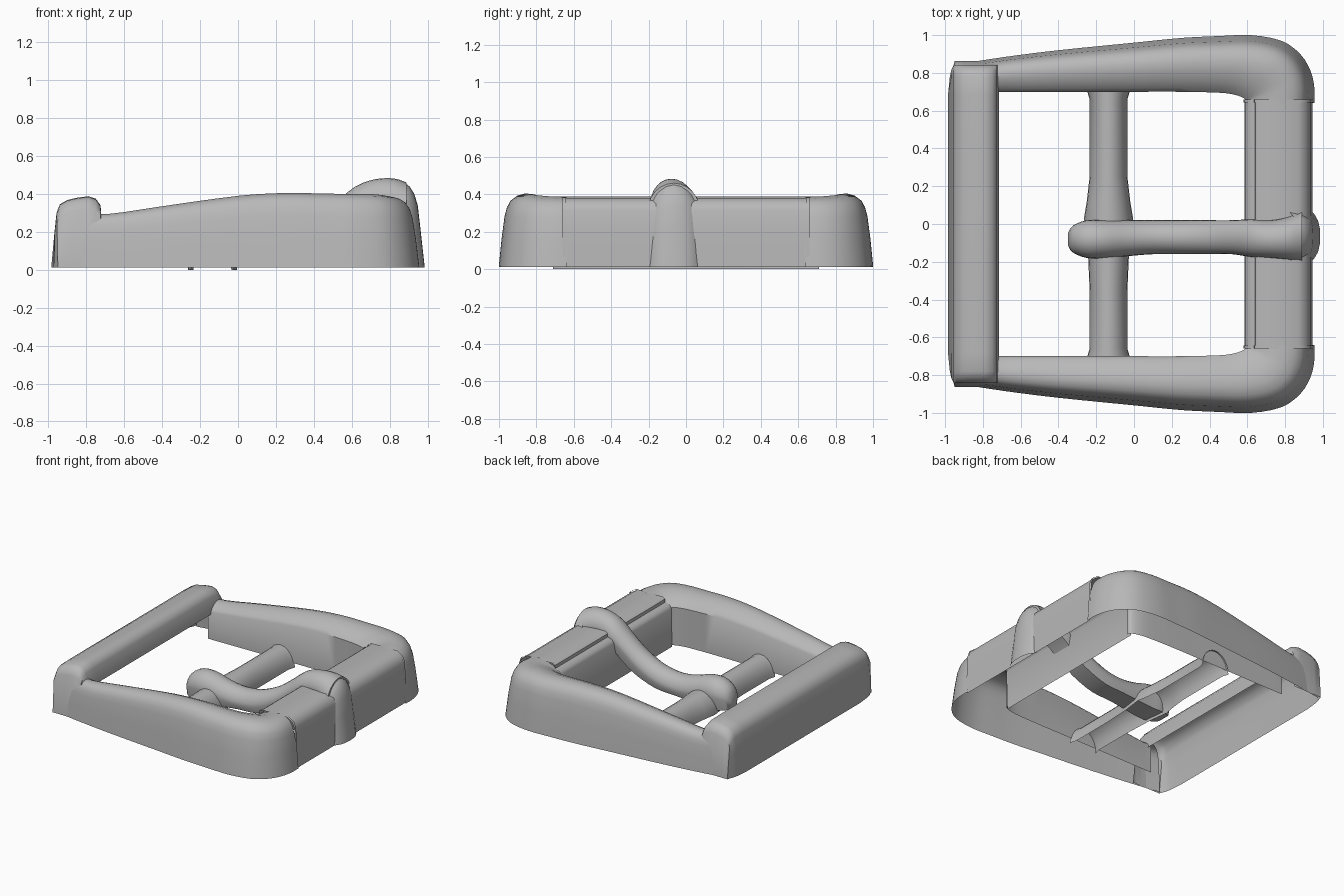
import bpy, bmesh, math

cube = bpy.data.objects.get("Cube")
if cube:
    bpy.data.objects.remove(cube, do_unlink=True)

BASE = 0.012  # height of the open lower rim

metal = bpy.data.materials.new("grey_metal")
metal.use_nodes = True
GREY = (0.48, 0.48, 0.48, 1)
metal.diffuse_color = GREY
metal.node_tree.nodes["Principled BSDF"].inputs["Base Color"].default_value = GREY


def smooth_stations(rows, n=3):
    """Catmull-Rom interpolation between rows of numbers."""
    out = []
    for i in range(len(rows) - 1):
        p0, p1 = rows[max(i - 1, 0)], rows[i]
        p2, p3 = rows[i + 1], rows[min(i + 2, len(rows) - 1)]
        for k in range(n):
            t = k / n
            out.append(tuple(
                0.5 * (2 * b + (c - a) * t + (2 * a - 5 * b + 4 * c - d) * t * t
                       + (3 * b - a - 3 * c + d) * t ** 3)
                for a, b, c, d in zip(p0, p1, p2, p3)))
    out.append(tuple(rows[-1]))
    return out


def loft(name, sections, closed=False, caps=False, angle=40):
    """Skin a list of equal-length point rows into one smooth shaded shell."""
    bm = bmesh.new()
    rings = [[bm.verts.new(p) for p in s] for s in sections]
    n = len(rings[0])
    for a, b in zip(rings, rings[1:]):
        for j in range(n if closed else n - 1):
            k = (j + 1) % n
            bm.faces.new((a[j], a[k], b[k], b[j]))
    if caps:
        bm.faces.new(rings[0])
        bm.faces.new(rings[-1])
    bmesh.ops.remove_doubles(bm, verts=bm.verts, dist=0.0005)
    bmesh.ops.recalc_face_normals(bm, faces=bm.faces)
    # the highest face must look up
    top = max(bm.faces, key=lambda f: f.calc_center_median().z + 0.2 * abs(f.normal.z))
    if top.normal.z < 0:
        bmesh.ops.reverse_faces(bm, faces=bm.faces)
    me = bpy.data.meshes.new(name)
    bm.to_mesh(me)
    bm.free()
    me.materials.append(metal)
    ob = bpy.data.objects.new(name, me)
    bpy.context.collection.objects.link(ob)
    bpy.ops.object.select_all(action="DESELECT")
    ob.select_set(True)
    bpy.context.view_layer.objects.active = ob
    bpy.ops.object.shade_smooth_by_angle(angle=math.radians(angle))
    return ob


# Side rails with the rounded corners: outer x, y, inner x, y, top height
RAIL = [
    (-0.94, 0.845, -0.74, 0.70, 0.30),
    (-0.68, 0.885, -0.68, 0.70, 0.295),
    (-0.40, 0.92, -0.40, 0.70, 0.335),
    (0.00, 0.96, 0.00, 0.70, 0.39),
    (0.25, 0.985, 0.25, 0.70, 0.405),
    (0.45, 0.995, 0.45, 0.695, 0.402),
    (0.62, 1.00, 0.53, 0.685, 0.40),
    (0.78, 0.97, 0.575, 0.67, 0.40),
    (0.88, 0.90, 0.59, 0.658, 0.395),
    (0.935, 0.81, 0.594, 0.652, 0.39),
    (0.955, 0.72, 0.595, 0.648, 0.388),
    (0.955, 0.64, 0.595, 0.64, 0.386),
]
# Rail cross-section: fraction across from outside to inside, fraction of height
RAIL_SECTION = [(0, 0), (0.05, 0.4), (0.10, 0.7), (0.14, 0.82), (0.20, 0.91),
                (0.30, 0.97), (0.45, 1), (0.62, 0.985), (0.80, 0.93),
                (0.93, 0.86), (1, 0.80), (1, 0.06)]
for side, label in ((1, "back_rail"), (-1, "front_rail")):
    loft(label, [
        [(ox + (ix - ox) * t, side * (oy + (iy - oy) * t), BASE + (z - BASE) * h)
         for t, h in RAIL_SECTION]
        for ox, oy, ix, iy, z in smooth_stations(RAIL)])

# Left bar: tall outer wall, short inner wall, rounded ends
LEFT = [(-0.985, BASE), (-0.968, 0.2), (-0.957, 0.30), (-0.94, 0.345), (-0.90, 0.368),
        (-0.85, 0.38), (-0.79, 0.388), (-0.75, 0.375), (-0.725, 0.34), (-0.715, 0.22)]
ENDS = [(0.68, 0, 1), (0.78, 0.01, 0.99), (0.815, 0.018, 0.95),
        (0.842, 0.03, 0.82), (0.862, 0.035, 0.0)]
stations = [(-y, i, s) for y, i, s in reversed(ENDS)] + ENDS
loft("left_bar", [
    [(max(x, -0.985 + i) if x < -0.85 else x, y, BASE + (z - BASE) * s) for x, z in LEFT]
    for y, i, s in stations])

# Right bar: flat top with a small step on its inner edge
RIGHT = [(0.945, BASE), (0.937, 0.2), (0.93, 0.31), (0.915, 0.352), (0.87, 0.38),
         (0.66, 0.38), (0.642, 0.368), (0.64, 0.345), (0.605, 0.335),
         (0.588, 0.31), (0.584, BASE + 0.01)]
loft("right_bar", [[(x, y, z) for x, z in RIGHT] for y in (-0.655, 0.655)])

# Raised lips where the right bar meets the corners
for side, label in ((1, "back_corner_lip"), (-1, "front_corner_lip")):
    loft(label, [[(x + (0.006 if x > 0.8 else -0.004), side * y, z + 0.004)
                  for x, z in RIGHT] for y in (0.642, 0.66)])

# Centre bar: open arch, slightly wider beside the tongue
CENTRE = [(-0.71, 0.115), (-0.66, 0.10), (-0.35, 0.10), (-0.12, 0.11),
          (0.03, 0.13), (0.12, 0.115), (0.25, 0.10), (0.66, 0.10), (0.71, 0.115)]
loft("centre_bar", [
    [(-0.135 + w * math.cos(math.pi * k / 12), y, 0.0 + 0.145 * math.sin(math.pi * k / 12))
     for k in range(13)] for y, w in CENTRE])

# Tongue: x, centre y, half width, top height, bottom height
TONGUE = [
    (-0.35, -0.08, 0.03, 0.11, 0.05),
    (-0.325, -0.08, 0.07, 0.18, 0.03),
    (-0.25, -0.08, 0.10, 0.228, 0.02),
    (-0.15, -0.08, 0.10, 0.23, 0.02),
    (-0.03, -0.075, 0.095, 0.195, 0.03),
    (0.10, -0.07, 0.09, 0.178, 0.04),
    (0.25, -0.07, 0.09, 0.20, 0.05),
    (0.40, -0.07, 0.09, 0.27, 0.10),
    (0.52, -0.07, 0.09, 0.36, 0.17),
    (0.62, -0.075, 0.10, 0.44, 0.26),
    (0.72, -0.08, 0.10, 0.477, 0.32),
    (0.82, -0.075, 0.115, 0.482, 0.33),
    (0.89, -0.065, 0.14, 0.46, 0.30),
]


def tongue_section(x, yc, w, top, low):
    """Upright sides with a rounded crown."""
    spring = max(low + 0.01, top - 1.1 * w)
    arc = [(x, yc + w * math.cos(math.pi * k / 12),
            spring + (top - spring) * math.sin(math.pi * k / 12)) for k in range(13)]
    return [(x, yc + w * 0.8, low)] + arc + [(x, yc - w * 0.8, low)]


loft("tongue", [tongue_section(*s) for s in smooth_stations(TONGUE)],
     closed=True, caps=True, angle=50)

# Tongue tip: folds over the right bar and runs down its outside
TIP = [(0.87, 0.13, 0.465), (0.905, 0.14, 0.44), (0.93, 0.142, 0.40),
       (0.948, 0.142, 0.34), (0.962, 0.14, 0.22), (0.985, 0.138, BASE)]
loft("tongue_tip", [
    [(x - 0.05 * abs(math.cos(math.pi * k / 10)) ** 3,
      -0.065 + w * math.cos(math.pi * k / 10),
      z - (0.09 * abs(math.cos(math.pi * k / 10)) ** 2) * min(1, (z - BASE) / 0.3))
     for k in range(11)] for x, w, z in TIP], angle=50)
